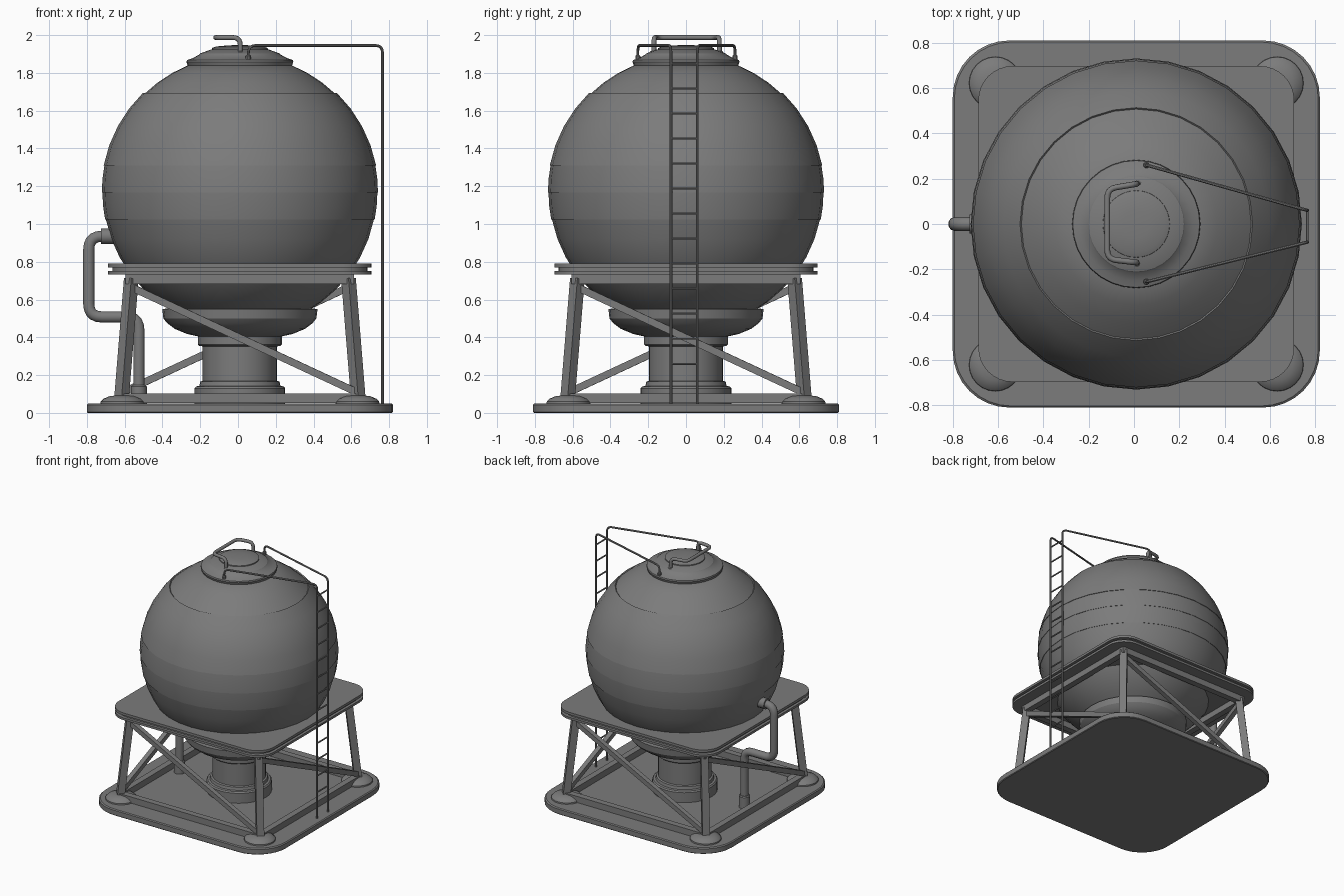
import bpy, bmesh
from math import sin, cos, pi, radians
from mathutils import Vector, Matrix

if "Cube" in bpy.data.objects:
    bpy.data.objects.remove(bpy.data.objects["Cube"])

CX = 0.01  # tank axis

steel = bpy.data.materials.new("grey_steel")
steel.use_nodes = True
steel.diffuse_color = (0.2, 0.2, 0.2, 1)
steel.node_tree.nodes["Principled BSDF"].inputs["Base Color"].default_value = (0.2, 0.2, 0.2, 1)


def smooth(ob, angle=30):
    bpy.ops.object.select_all(action='DESELECT')
    ob.select_set(True)
    bpy.context.view_layer.objects.active = ob
    bpy.ops.object.shade_smooth_by_angle(angle=radians(angle))


def finish(name, bm, shade=True):
    bmesh.ops.recalc_face_normals(bm, faces=bm.faces)
    me = bpy.data.meshes.new(name)
    bm.to_mesh(me)
    bm.free()
    me.materials.append(steel)
    ob = bpy.data.objects.new(name, me)
    bpy.context.collection.objects.link(ob)
    if shade:
        smooth(ob)
    return ob


def loft(name, rings):
    """Skin closed rings of points and cap both ends."""
    bm = bmesh.new()
    loops = [[bm.verts.new(p) for p in ring] for ring in rings]
    n = len(loops[0])
    for a, b in zip(loops, loops[1:]):
        for i in range(n):
            j = (i + 1) % n
            bm.faces.new((a[i], a[j], b[j], b[i]))
    bm.faces.new(loops[0])
    bm.faces.new(loops[-1])
    return finish(name, bm)


def lathe(name, profile, x=CX, y=0, n=32):
    return loft(name, [[(x + r * cos(2 * pi * i / n), y + r * sin(2 * pi * i / n), z)
                        for i in range(n)] for r, z in profile])


def slab(name, layers, corner):
    """Rounded square plate from (half size, height) layers."""
    rings = []
    for half, z in layers:
        c = half - corner
        ring = []
        for q, (sx, sy) in enumerate(((1, 1), (-1, 1), (-1, -1), (1, -1))):
            for k in range(9):
                a = pi / 2 * (q + k / 8)
                ring.append((CX + sx * c + corner * cos(a), sy * c + corner * sin(a), z))
        rings.append(ring)
    return loft(name, rings)


def beam(name, a, b, w, h):
    """Square bar between two points."""
    a, b = Vector(a), Vector(b)
    d = b - a
    bm = bmesh.new()
    bmesh.ops.create_cube(bm, size=1)
    rot = d.to_track_quat('Z', 'Y').to_matrix().to_4x4()
    bm.transform(Matrix.Translation((a + b) / 2) @ rot @ Matrix.Diagonal((w, h, d.length, 1)))
    return finish(name, bm, False)


def tube(name, pts, radius, bend=0.0, res=3):
    """Round pipe along a path with rounded corners."""
    pts = [Vector(p) for p in pts]
    path = [pts[0]]
    for p, c, q in zip(pts, pts[1:], pts[2:]):
        s = c + (p - c).normalized() * bend
        e = c + (q - c).normalized() * bend
        for k in range(6):
            t = k / 5
            path.append(s * (1 - t) ** 2 + c * 2 * t * (1 - t) + e * t * t)
    path.append(pts[-1])
    cu = bpy.data.curves.new(name, 'CURVE')
    cu.dimensions = '3D'
    cu.bevel_depth = radius
    cu.bevel_resolution = res
    cu.use_fill_caps = True
    sp = cu.splines.new('POLY')
    sp.points.add(len(path) - 1)
    for sp_pt, p in zip(sp.points, path):
        sp_pt.co = (*p, 1)
    cu.materials.append(steel)
    ob = bpy.data.objects.new(name, cu)
    bpy.context.collection.objects.link(ob)
    bpy.ops.object.select_all(action='DESELECT')
    ob.select_set(True)
    bpy.context.view_layer.objects.active = ob
    bpy.ops.object.convert(target='MESH')
    smooth(bpy.context.view_layer.objects.active, 40)


# Base and platform
slab("base_plate", [(0.805, 0), (0.81, 0.005), (0.81, 0.043), (0.803, 0.05)], 0.25)
slab("platform", [(0.697, 0.732), (0.697, 0.75), (0.675, 0.75), (0.675, 0.77),
                  (0.697, 0.77), (0.697, 0.79)], 0.15)

# Spherical tank of overlapping shell bands
profile = []
for a0, a1, radius, steps in ((-62, -11.5, 0.724, 6), (-11.5, 0, 0.728, 2), (0, 11.2, 0.731, 2),
                              (11.2, 45.7, 0.735, 4), (45.7, 68, 0.726, 3)):
    for k in range(steps + 1):
        a = radians(a0 + (a1 - a0) * k / steps)
        profile.append((radius * cos(a), 1.168 + radius * sin(a)))
lathe("tank_shell", profile)

# Top hatch
lathe("hatch_ring", [(0.27, 1.82), (0.283, 1.858), (0.28, 1.868), (0.25, 1.878), (0.215, 1.897),
                     (0.21, 1.903), (0.15, 1.925)])
lathe("hatch_lid", [(0.15, 1.91), (0.147, 1.932), (0.125, 1.94), (0.06, 1.946), (0.01, 1.947)])

# Outlet skirt and column
lathe("outlet_skirt", [(0.2, 0.40), (0.28, 0.418), (0.345, 0.445), (0.385, 0.475), (0.405, 0.5),
                       (0.411, 0.55), (0.36, 0.555)])
lathe("outlet_column", [(0.24, 0.05), (0.24, 0.13), (0.232, 0.14), (0.215, 0.143), (0.21, 0.165),
                        (0.197, 0.17), (0.197, 0.352), (0.215, 0.355), (0.222, 0.362),
                        (0.222, 0.405), (0.21, 0.415)])

# Stand: one side, turned four times
TOP, LOW = 0.575, 0.628
for i in range(4):
    rot = Matrix.Translation((CX, 0, 0)) @ Matrix.Rotation(i * pi / 2, 4, 'Z')
    side = ("front", "left", "back", "right")[i]
    beam(side + "_leg", rot @ Vector((-TOP, -TOP, 0.71)), rot @ Vector((-LOW, -LOW, 0.06)), 0.055, 0.055)
    beam(side + "_upper_beam", rot @ Vector((-0.6, -0.58, 0.708)), rot @ Vector((0.6, -0.58, 0.708)), 0.05, 0.05)
    beam(side + "_lower_beam", rot @ Vector((-LOW, -LOW, 0.077)), rot @ Vector((LOW, -LOW, 0.077)), 0.05, 0.05)
    beam(side + "_brace", rot @ Vector((-TOP, -TOP, 0.665)), rot @ Vector((LOW, -LOW, 0.105)), 0.038, 0.038)
    foot = rot @ Vector((-0.622, -0.622, 0))
    lathe(side + "_foot", [(0.117, 0.045), (0.115, 0.06), (0.1, 0.075), (0.07, 0.088), (0.03, 0.093)],
          foot.x, foot.y, 24)

# Side pipe
tube("side_pipe", [(-0.66, 0, 0.935), (-0.79, 0, 0.935), (-0.79, 0, 0.508), (-0.525, 0, 0.508),
                   (-0.525, 0, 0.05)], 0.031, 0.07)
tube("pipe_flange", [(-0.66, 0, 0.935), (-0.725, 0, 0.935)], 0.042)
lathe("pipe_sleeve", [(0.042, 0.05), (0.042, 0.14), (0.036, 0.147)], -0.525, 0, 16)

# Hatch handle
tube("hatch_handle", [(0.012, 0.177, 1.89), (0.012, 0.177, 1.987), (-0.118, 0.155, 1.987),
                      (-0.118, -0.155, 1.987), (0.012, -0.17, 1.987), (0.012, -0.17, 1.89)], 0.013, 0.04)
for name, y in (("back", 0.177), ("front", -0.17)):
    lathe(name + "_handle_socket", [(0.02, 1.88), (0.02, 1.912), (0.014, 1.917)], 0.012, y, 12)

# Ladder with rails running over to the hatch
RX, RY0, RY1 = 0.765, -0.08, 0.06
for name, y, end in (("front", RY0, -0.255), ("back", RY1, 0.26)):
    tube(name + "_ladder_rail", [(RX, y, 0.05), (RX, y, 1.945), (0.055, end, 1.945),
                                 (0.055, end, 1.86)], 0.0075, 0.04, 2)
    lathe(name + "_rail_socket", [(0.014, 1.85), (0.014, 1.89), (0.01, 1.894)], 0.055, end, 10)
for i in range(13):
    z = 0.26 + i * 0.1325
    tube("ladder_rung", [(RX, RY0, z), (RX, RY1, z)], 0.006, 0, 1)
